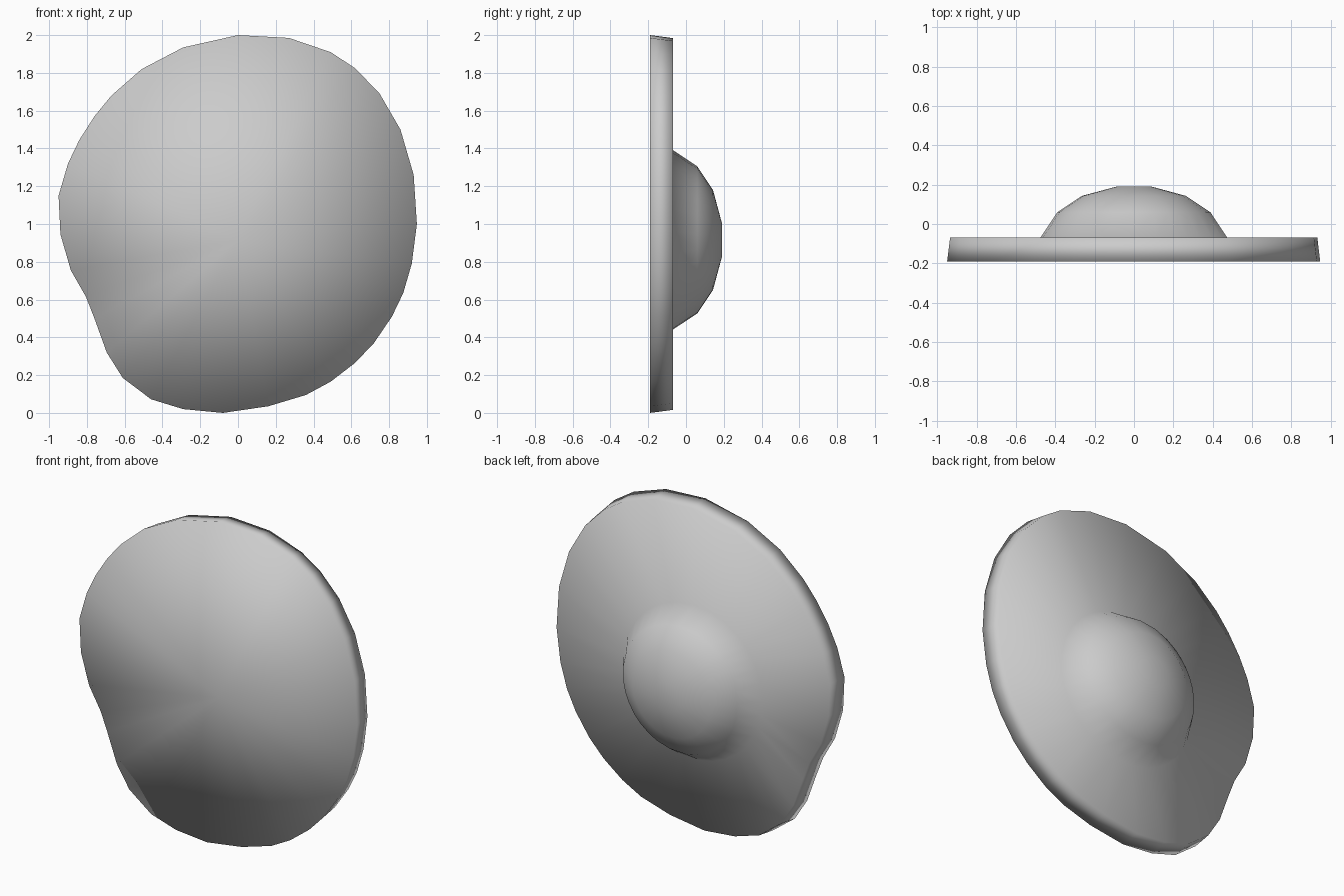
import bpy, bmesh, math

if "Cube" in bpy.data.objects:
    bpy.data.objects.remove(bpy.data.objects["Cube"])

# Rim outline (x, z), clockwise from the top, seen from the front
RIM = [(0, 2), (.27, 1.985), (.49, 1.91), (.62, 1.825), (.75, 1.69), (.86, 1.5),
       (.93, 1.26), (.947, 1), (.92, .79), (.875, .635), (.815, .51), (.72, .37),
       (.62, .265), (.49, .165), (.36, .095), (.16, .035), (-.08, 0), (-.29, .02),
       (-.46, .072), (-.61, .185), (-.695, .32), (-.76, .5), (-.805, .615),
       (-.885, .755), (-.94, .945), (-.95, 1.15), (-.9, 1.32), (-.84, 1.445),
       (-.76, 1.57), (-.67, 1.68), (-.51, 1.82), (-.29, 1.935)]
N = len(RIM)
CX, CZ = 0.0, 0.915          # dome centre
DOME = [(.475, -.068), (.39, .06), (.265, .143), (.09, .19)]   # (radius, y)

bm = bmesh.new()


def ring(points, y):
    return [bm.verts.new((x, y, z)) for x, z in points]


def bridge(a, b):
    for i in range(N):
        j = (i + 1) % N
        bm.faces.new((a[i], a[j], b[j], b[i]))


def cap(r, y):
    c = bm.verts.new((CX, y, CZ))
    for i in range(N):
        bm.faces.new((r[i], r[(i + 1) % N], c))


# Disc: flat front, slightly tapered edge
front = ring(RIM, -.19)
back = ring([(x * .984, 1 + (z - 1) * .984) for x, z in RIM], -.068)
cap(front, -.19)
bridge(front, back)

# Dome rising from the back of the disc
angles = [math.atan2(z - CZ, x - CX) for x, z in RIM]
last = back
for r, y in DOME:
    cur = ring([(CX + r * math.cos(a), CZ + r * math.sin(a)) for a in angles], y)
    bridge(last, cur)
    last = cur
cap(last, .191)

bmesh.ops.recalc_face_normals(bm, faces=bm.faces)
for f in bm.faces:
    f.smooth = True
mesh = bpy.data.meshes.new("domed_disc")
bm.to_mesh(mesh)
bm.free()
bpy.context.collection.objects.link(bpy.data.objects.new("domed_disc", mesh))
